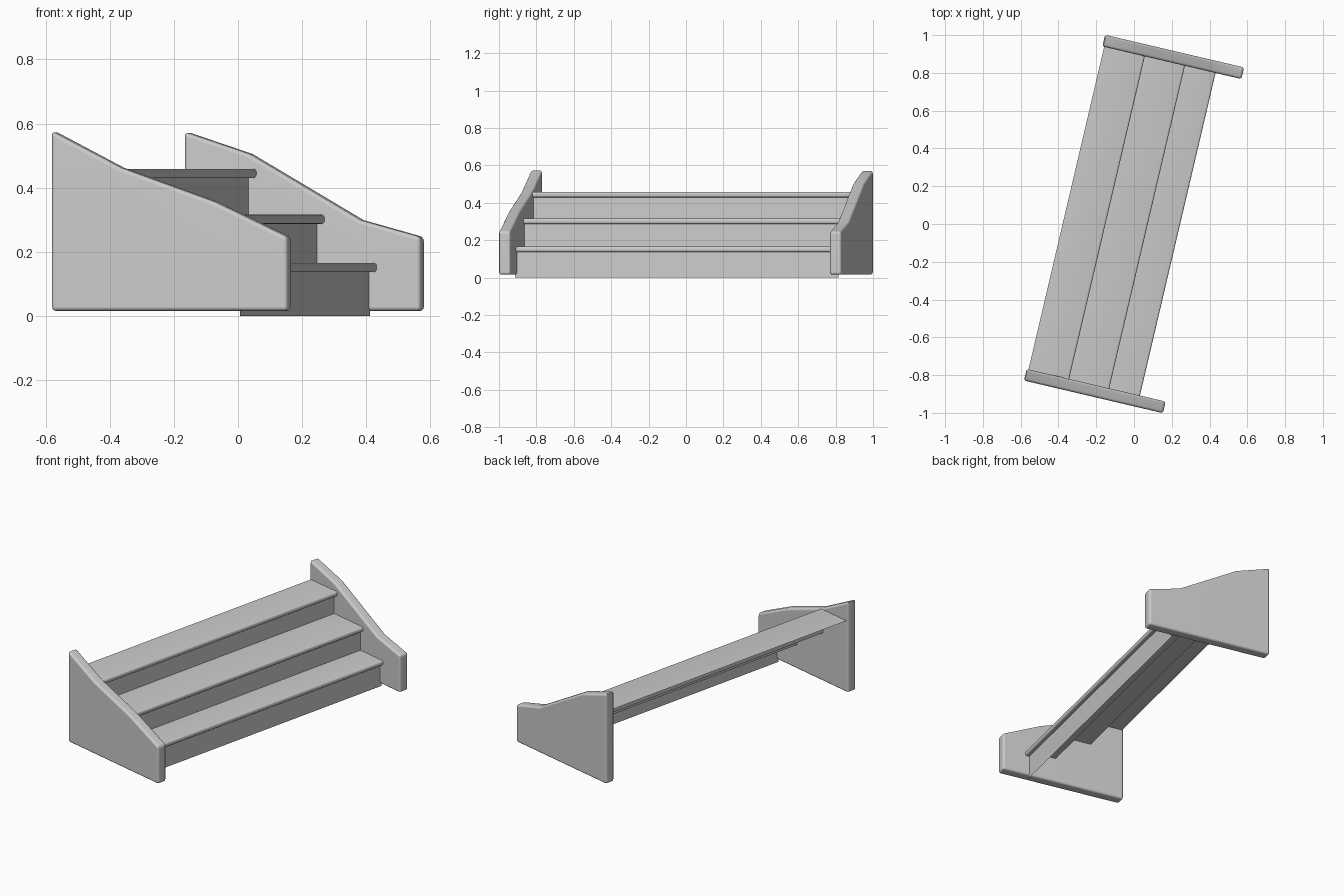
import bpy, bmesh, math
from mathutils import Matrix

if "Cube" in bpy.data.objects:
    bpy.data.objects.remove(bpy.data.objects["Cube"])

TURN = Matrix.Rotation(math.radians(-13.2), 4, 'Z')  # whole stair is turned in plan


def finish(name, bm):
    """Turn the part in plan, make the object and smooth its rounded edges."""
    bm.transform(TURN)
    me = bpy.data.meshes.new(name)
    bm.to_mesh(me)
    bm.free()
    ob = bpy.data.objects.new(name, me)
    bpy.context.collection.objects.link(ob)
    bpy.ops.object.select_all(action='DESELECT')
    bpy.context.view_layer.objects.active = ob
    ob.select_set(True)
    bpy.ops.object.shade_smooth_by_angle(angle=math.radians(35))
    return ob


def panel(name, profile, v0, v1, bevel):
    """Solid board from an (along, height) profile with rounded edges."""
    bm = bmesh.new()
    face = bm.faces.new([bm.verts.new((u, v0, z)) for u, z in profile])
    ext = bmesh.ops.extrude_face_region(bm, geom=[face])
    moved = [g for g in ext['geom'] if isinstance(g, bmesh.types.BMVert)]
    bmesh.ops.translate(bm, verts=moved, vec=(0, v1 - v0, 0))
    if not face.is_valid or len(bm.faces) < len(profile) + 2:
        bmesh.ops.holes_fill(bm, edges=bm.edges)
    bmesh.ops.recalc_face_normals(bm, faces=bm.faces)
    edges = [e for e in bm.edges if e.calc_face_angle() > math.radians(40)]
    bmesh.ops.bevel(bm, geom=edges, offset=bevel, segments=3,
                    profile=0.5, affect='EDGES', clamp_overlap=True)
    ob = finish(name, bm)
    mod = ob.modifiers.new("flat_faces", 'WEIGHTED_NORMAL')
    mod.keep_sharp = True


def sheet(name, path, half):
    """Open sheet swept across the stair along an (along, height) path."""
    bm = bmesh.new()
    rows = [[bm.verts.new((u, v, z)) for v in (-half, half)] for u, z in path]
    for (a, b), (c, d) in zip(rows, rows[1:]):
        bm.faces.new((a, b, d, c))
    for f in bm.faces:
        f.normal_flip()
    bm.normal_update()
    # top surface should face upwards
    if bm.faces[:][-1].normal.z < 0:
        bmesh.ops.reverse_faces(bm, faces=bm.faces)
    finish(name, bm)


# Side panels: kinked sloping tops with rounded edges
BASE, END, INNER, OUTER = 0.016, 0.378, 0.877, 0.94
front_top = [(END, 0.246), (0.142, 0.357), (-0.155, 0.462), (-END, 0.577)]
back_top = [(END, 0.246), (0.185, 0.299), (-0.170, 0.505), (-END, 0.574)]
for name, top, v0, v1 in (("front_side_panel", front_top, -OUTER, -INNER),
                          ("back_side_panel", back_top, INNER, OUTER)):
    panel(name, [(-END, BASE), (END, BASE)] + top, v0, v1, 0.013)

# Steps: each is a riser, a rounded overhanging nose and a tread, as an open sheet
THICK, R = 0.029, 0.010
steps = [(0.214, 0.238, 0.166), (0.048, 0.071, 0.316), (-0.172, -0.147, 0.459)]
path = [(steps[0][0], 0.0)]
for riser, nose, top in steps:
    if len(path) > 1:
        path.append((riser, path[-1][1]))          # back of the tread below
    path.append((riser, top - THICK))              # riser
    for cz, start in ((top - THICK + R, -90), (top - R, 0)):   # nose
        for k in range(4):
            a = math.radians(start + 30 * k)
            path.append((nose - R + R * math.cos(a), cz + R * math.sin(a)))
path.append((-0.368, steps[-1][2]))                # back of the top tread
sheet("steps", path, 0.888)
